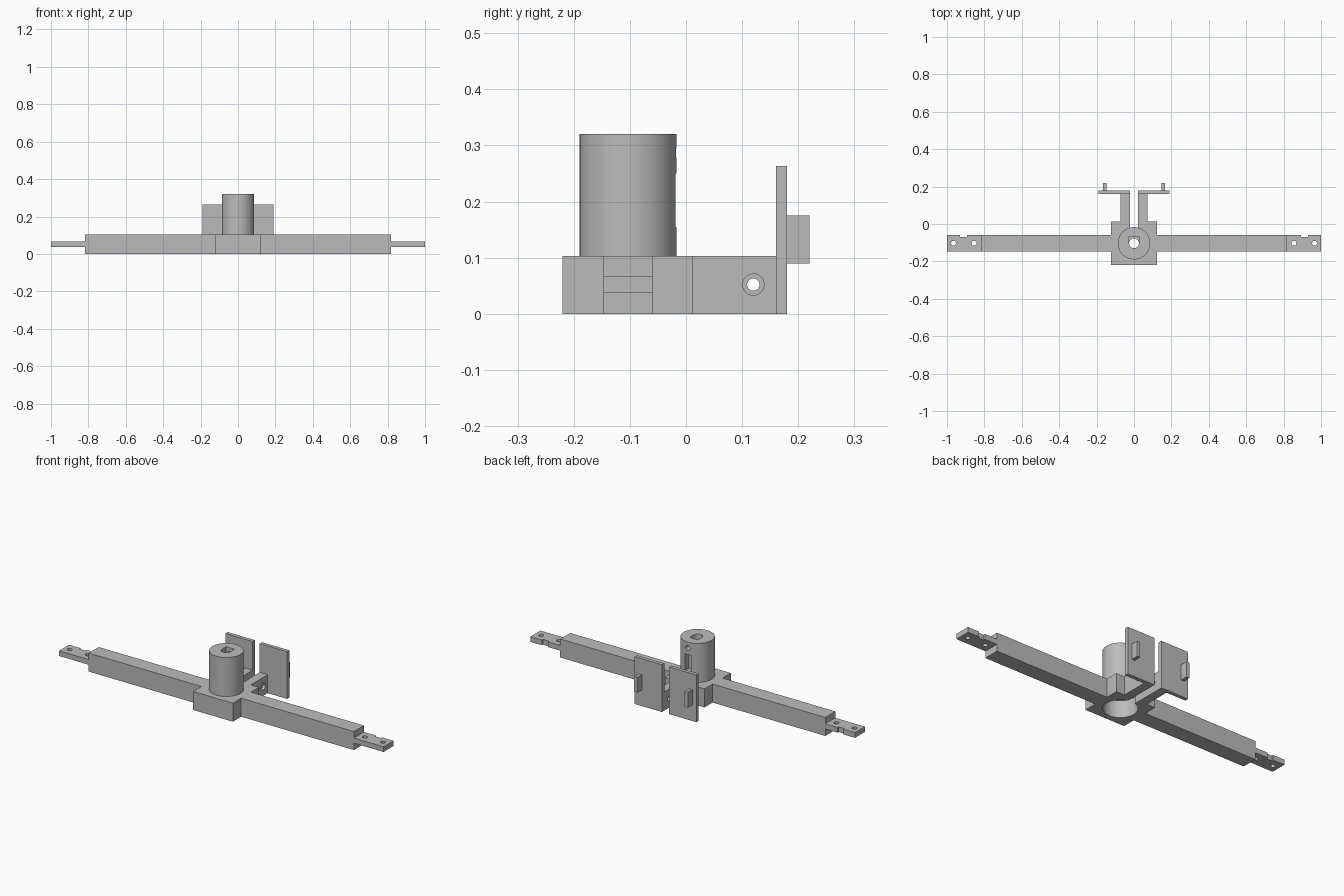
import bpy, math

if "Cube" in bpy.data.objects:
    bpy.data.objects.remove(bpy.data.objects["Cube"], do_unlink=True)

grey = bpy.data.materials.new("plain grey")
grey.use_nodes = True
tone = (0.5, 0.5, 0.5, 1)
grey.diffuse_color = tone
grey.node_tree.nodes["Principled BSDF"].inputs["Base Color"].default_value = tone


def finish(ob, name):
    ob.name = name
    ob.data.materials.clear()
    ob.data.materials.append(grey)
    return ob


def box(name, x, y, z):
    """Box from (low, high) pairs on each axis."""
    spans = [sorted(s) for s in (x, y, z)]
    bpy.ops.mesh.primitive_cube_add(size=1, location=[(a + b) / 2 for a, b in spans])
    ob = bpy.context.object
    ob.scale = [b - a for a, b in spans]
    bpy.ops.object.transform_apply(location=True, rotation=True, scale=True)
    return finish(ob, name)


def rod(name, centre, radius, length, axis="Z", sides=32):
    turn = {"X": (0, math.pi / 2, 0), "Y": (math.pi / 2, 0, 0), "Z": (0, 0, 0)}[axis]
    bpy.ops.mesh.primitive_cylinder_add(vertices=sides, radius=radius, depth=length,
                                        location=centre, rotation=turn)
    bpy.ops.object.transform_apply(location=True, rotation=True, scale=True)
    return finish(bpy.context.object, name)


def cut(target, *cutters):
    """Subtract each cutter, then discard it."""
    for c in cutters:
        c.hide_render = True
        mod = target.modifiers.new("cut", "BOOLEAN")
        mod.operation, mod.solver, mod.object = "DIFFERENCE", "EXACT", c
        bpy.context.view_layer.objects.active = target
        bpy.ops.object.modifier_apply(modifier=mod.name)
        bpy.data.objects.remove(c, do_unlink=True)


def smooth(ob):
    bpy.ops.object.select_all(action="DESELECT")
    ob.select_set(True)
    bpy.context.view_layer.objects.active = ob
    bpy.ops.object.shade_smooth_by_angle(angle=math.radians(30))


MID = -0.103      # y of the long axis
TOP = 0.103       # height of the base
GAP = 0.022       # half width of the clamp split
HUB = 0.0865      # hub radius

# Central block with round socket underneath and a split at the back
block = box("centre_block", (-0.122, 0.122), (-0.22, 0.0125), (0, TOP))
cut(block,
    rod("socket", (0, MID, 0.04), HUB - 0.001, 0.11, sides=64),
    rod("bore_clearance", (0, MID, 0.1), 0.026, 0.1),
    box("split", (-GAP, GAP), (-0.05, 0.1), (-0.1, 0.2)))
smooth(block)

# Upright hub with flat-sided bore, screw hole and nut slot
hub = rod("hub", (0, MID, (0.095 + 0.32) / 2), HUB, 0.32 - 0.095, sides=64)
cut(hub,
    rod("bore", (0, MID, 0.2), 0.026, 0.5),
    box("bore_flat", (-0.0255, 0.0255), (MID, -0.068), (0, 0.5)),
    rod("screw_hole", (0, -0.04, 0.287), 0.014, 0.1, "Y"),
    box("nut_slot", (-0.02, 0.02), (-0.05, 0.02), (0.155, 0.25)))
smooth(hub)

for s, side in ((1, "left"), (-1, "right")):
    # Long arm
    box(side + "_arm", (s * 0.122, s * 0.817), (-0.147, -0.059), (0, TOP))

    # Thin end tab with two holes and a notch
    tab = box(side + "_end_tab", (s * 0.817, s), (-0.147, -0.059), (0.038, 0.067))
    cut(tab, *[rod("tab_hole", (s * x, MID, 0.05), 0.013, 0.2) for x in (0.855, 0.965)],
        box("notch", (s * 0.893, s * 0.93), (-0.069, 0), (0, 0.1)))
    smooth(tab)

    # Clamp jaw with a counterbored cross hole
    jaw = box(side + "_clamp_jaw", (s * GAP, s * 0.071), (0.0125, 0.16), (0, TOP))
    cut(jaw,
        rod("bolt_hole", (s * 0.05, 0.12, 0.052), 0.011, 0.2, "X"),
        rod("counterbore", (s * 0.076, 0.12, 0.052), 0.019, 0.04, "X"))
    smooth(jaw)

    # Back plate and its peg
    box(side + "_back_plate", (s * GAP, s * 0.19), (0.16, 0.18), (0, 0.263))
    box(side + "_peg", (s * 0.146, s * 0.165), (0.18, 0.22), (0.09, 0.175))
